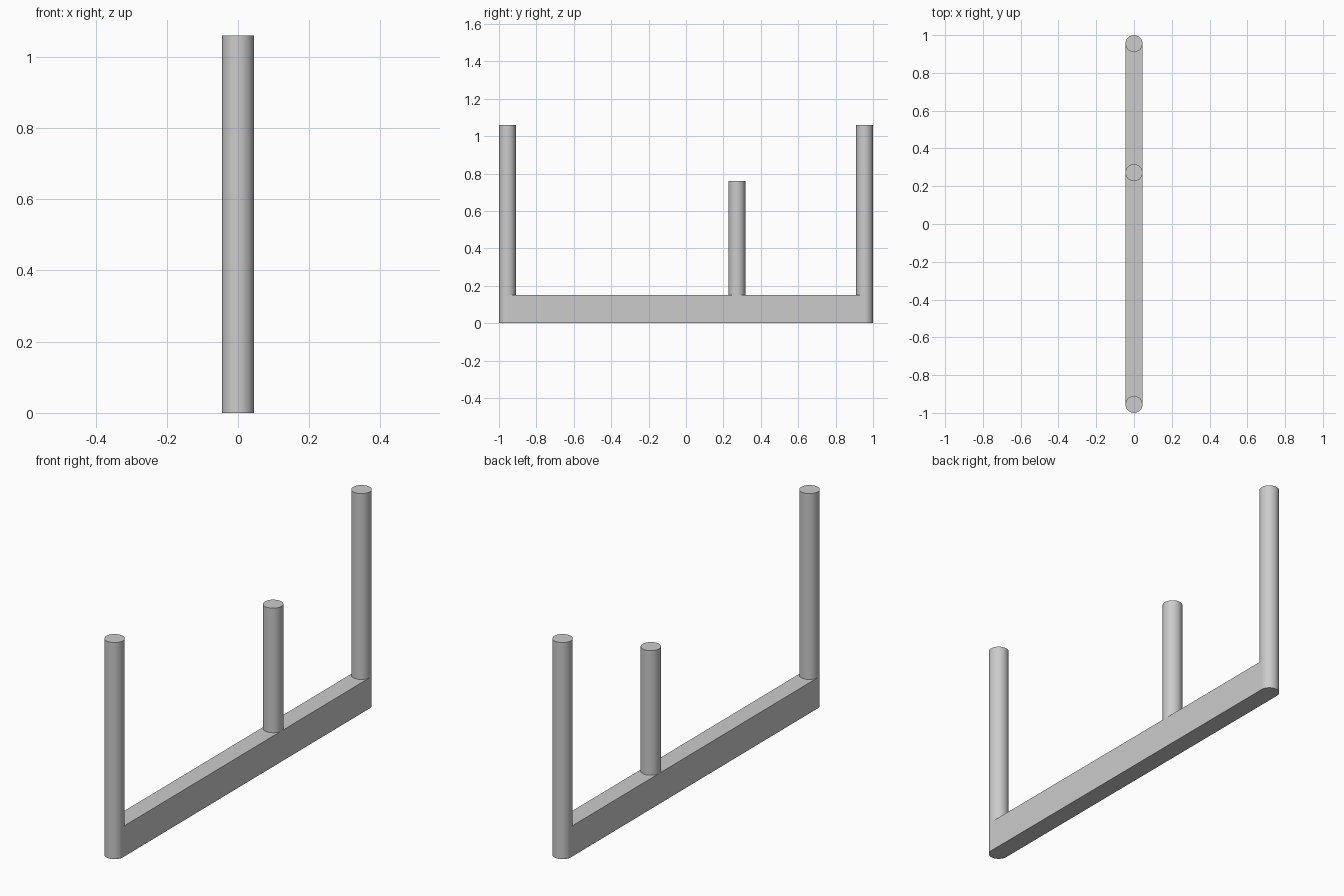
import bpy
import math

if "Cube" in bpy.data.objects:
    bpy.data.objects.remove(bpy.data.objects["Cube"])

R = 0.045        # post radius, also half the rail thickness
END_Y = 1 - R    # centre of the end posts
RAIL_H = 0.15


def post(name, y, z0, z1):
    bpy.ops.mesh.primitive_cylinder_add(vertices=48, radius=R, depth=z1 - z0,
                                        location=(0, y, (z0 + z1) / 2))
    bpy.context.object.name = name
    bpy.ops.object.shade_smooth_by_angle(angle=math.radians(30))


# Base rail, whose ends are rounded off by the full-height end posts
bpy.ops.mesh.primitive_cube_add(size=1, location=(0, 0, RAIL_H / 2))
rail = bpy.context.object
rail.name = "base_rail"
rail.scale = (2 * R, 2 * END_Y, RAIL_H)
bpy.ops.object.transform_apply(location=False, rotation=False, scale=True)

# Tall end posts
for name, y in (("front_post", -END_Y), ("back_post", END_Y)):
    post(name, y, 0, 1.06)

# Shorter inner post, seated in the rail
post("inner_post", 0.272, RAIL_H - 0.02, 0.76)
